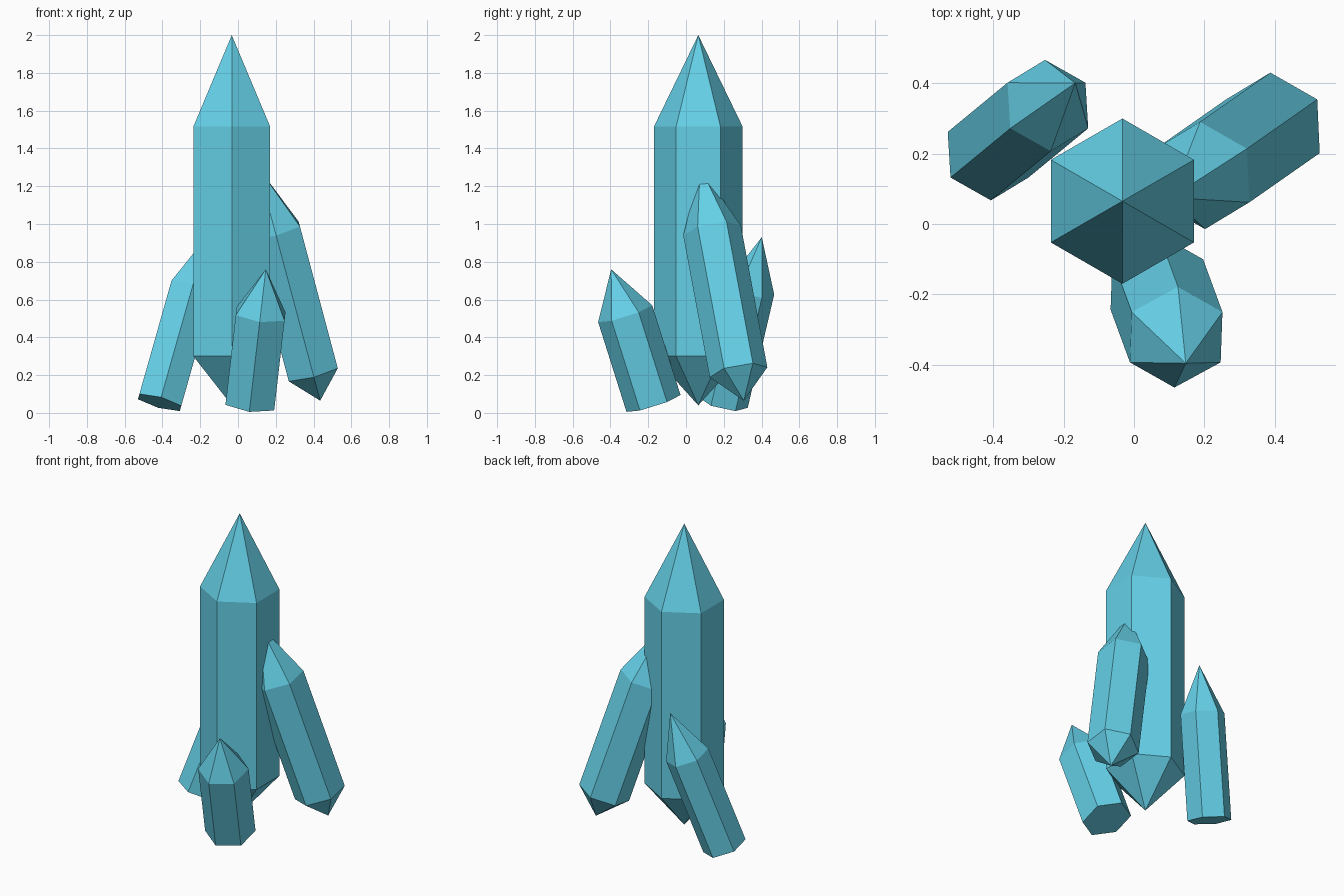
import bpy, bmesh, math
from mathutils import Vector

if "Cube" in bpy.data.objects:
    bpy.data.objects.remove(bpy.data.objects["Cube"])

mat = bpy.data.materials.new("crystal_blue")
mat.diffuse_color = (0.13, 0.63, 0.80, 1)
mat.use_nodes = True
mat.node_tree.nodes["Principled BSDF"].inputs["Base Color"].default_value = mat.diffuse_color


def crystal(name, base, top, radius, tip, root=0.0):
    """Six-sided prism from base to top, with a point and an optional root point."""
    base, top = Vector(base), Vector(top)
    axis = (top - base).normalized()
    u = Vector((0, 1, 0))
    u = (u - axis * u.dot(axis)).normalized()   # one corner points towards +y
    v = axis.cross(u)
    bm = bmesh.new()

    def ring(c):
        return [bm.verts.new(c + radius * (u * math.cos(i * math.pi / 3) + v * math.sin(i * math.pi / 3)))
                for i in range(6)]

    low, high = ring(base), ring(top)
    apex = bm.verts.new(top + axis * tip)
    foot = bm.verts.new(base - axis * root) if root else None
    for i in range(6):
        j = (i + 1) % 6
        bm.faces.new((low[i], low[j], high[j], high[i]))
        bm.faces.new((high[i], high[j], apex))
        if foot:
            bm.faces.new((low[j], low[i], foot))
    if not foot:
        bm.faces.new(low[::-1])
    bmesh.ops.recalc_face_normals(bm, faces=bm.faces)
    mesh = bpy.data.meshes.new(name)
    bm.to_mesh(mesh)
    bm.free()
    mesh.materials.append(mat)
    bpy.context.collection.objects.link(bpy.data.objects.new(name, mesh))


# Tall upright crystal
crystal("main_crystal", (-0.033, 0.065, 0.30), (-0.033, 0.065, 1.515), 0.235, 0.485, 0.26)
# Leaning crystal on the right, pointed at both ends
crystal("right_crystal", (0.395, 0.278, 0.215), (0.195, 0.138, 0.965), 0.155, 0.355, 0.158)
# Short front crystal and back left crystal, with flat bases
crystal("front_crystal", (0.065, -0.172, 0.05), (0.12, -0.322, 0.525), 0.15, 0.248)
crystal("left_crystal", (-0.415, 0.197, 0.055), (-0.245, 0.337, 0.655), 0.133, 0.293)
